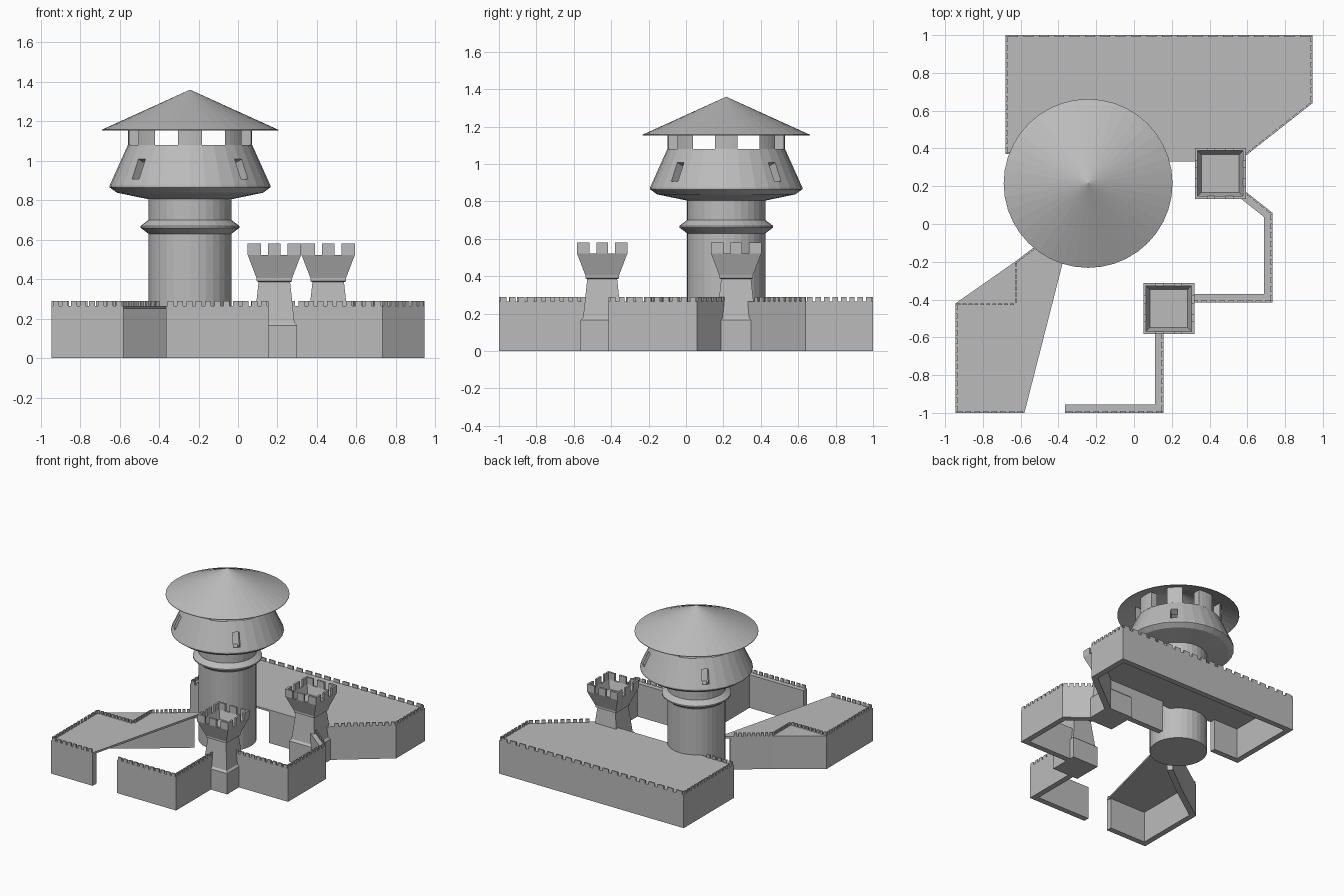
import bpy, bmesh, math
from mathutils import Vector, Matrix

if "Cube" in bpy.data.objects:
    bpy.data.objects.remove(bpy.data.objects["Cube"])

stone = bpy.data.materials.new("grey_stone")
stone.use_nodes = True
stone.diffuse_color = (0.5, 0.5, 0.5, 1)
stone.node_tree.nodes["Principled BSDF"].inputs["Base Color"].default_value = stone.diffuse_color

WALL_TOP, TOOTH_TOP, THICK, SLAB = 0.264, 0.289, 0.045, 0.015
KEEP = Vector((-0.243, 0.215))
KEEP_SIDES = 32


def finish(name, bm):
    bmesh.ops.recalc_face_normals(bm, faces=bm.faces)
    mesh = bpy.data.meshes.new(name)
    bm.to_mesh(mesh)
    bm.free()
    mesh.materials.append(stone)
    ob = bpy.data.objects.new(name, mesh)
    bpy.context.collection.objects.link(ob)
    return ob


def ring(bm, points, z):
    return [bm.verts.new((p[0], p[1], z)) for p in points]


def bridge(bm, a, b):
    n = len(a)
    for i in range(n):
        j = (i + 1) % n
        bm.faces.new((a[i], a[j], b[j], b[i]))


def prism(bm, outline, z0, z1):
    low, high = ring(bm, outline, z0), ring(bm, outline, z1)
    bridge(bm, low, high)
    bm.faces.new(low)
    bm.faces.new(high)


def polar(center, radius, angle):
    return Vector((center[0] + radius * math.cos(angle), center[1] + radius * math.sin(angle)))


def lathe(name, profile, center, sides, square=False):
    """Turn a (radius, z) profile; square=True reads radius as half the width."""
    bm = bmesh.new()
    scale = math.sqrt(2) if square else 1
    turn = math.pi / 4 if square else 0
    previous = None
    for r, z in profile:
        current = ring(bm, [polar(center, r * scale, turn + math.tau * i / sides)
                            for i in range(sides)], z)
        if previous:
            bridge(bm, previous, current)
        else:
            bm.faces.new(current)
        previous = current
    bm.faces.new(previous)
    bmesh.ops.remove_doubles(bm, verts=bm.verts, dist=1e-5)
    return finish(name, bm)


def inset(path, dist):
    """Mitred offset of an open path towards its left side."""
    result = []
    for i, p in enumerate(path):
        before = path[max(i, 1)] - path[max(i, 1) - 1]
        last = min(i, len(path) - 2)
        after = path[last + 1] - path[last]
        n1, n2 = (Vector((-d.y, d.x)).normalized() for d in (before, after))
        result.append(p + (n1 + n2) * dist / (1 + n1.dot(n2)))
    return result


def curtain_wall(name, path, top=WALL_TOP):
    pts = [Vector(p) for p in path]
    bm = bmesh.new()
    prism(bm, pts + inset(pts, THICK)[::-1], 0, top)
    return finish(name, bm)


def roofed_wing(name, roof_outline, wall_path):
    """Flat roof on walls that leave the courtyard side open."""
    bm = bmesh.new()
    prism(bm, roof_outline, WALL_TOP - SLAB, WALL_TOP)
    finish(name + "_roof", bm)
    curtain_wall(name + "_walls", wall_path, WALL_TOP - SLAB)


def battlements(name, path, pitch=0.046):
    bm = bmesh.new()
    for a, b in zip(path, path[1:]):
        a, b = Vector(a), Vector(b)
        d = (b - a).normalized()
        side = Vector((-d.y, d.x)) * 0.01
        count = max(1, round((b - a).length / pitch))
        step = (b - a).length / count
        for i in range(count):
            s, e = a + d * step * (i + 0.18), a + d * step * (i + 0.82)
            prism(bm, [s, e, e + side, s + side], WALL_TOP, TOOTH_TOP)
    return finish(name, bm)


def cut(target, size, matrix):
    bm = bmesh.new()
    bmesh.ops.create_cube(bm, size=1, matrix=matrix @ Matrix.Diagonal((*size, 1)))
    cutter = finish("cutter", bm)
    cutter.hide_render = True
    mod = target.modifiers.new("opening", 'BOOLEAN')
    mod.operation, mod.solver, mod.object = 'DIFFERENCE', 'EXACT', cutter
    bpy.context.view_layer.objects.active = target
    bpy.ops.object.modifier_apply(modifier=mod.name)
    bpy.data.objects.remove(cutter)


# Great round tower: shaft with collar, hollow flared head, thin conical roof
lathe("keep_shaft", [(0.21, 0), (0.21, 0.63), (0.25, 0.66), (0.25, 0.67), (0.21, 0.70),
                     (0.21, 0.82)], KEEP, KEEP_SIDES)
head = lathe("keep_head", [(0.21, 0.805), (0.37, 0.838), (0.407, 0.865), (0.407, 0.875),
                           (0.315, 1.08), (0.26, 1.08), (0.34, 0.88)], KEEP, KEEP_SIDES)
lathe("keep_roof", [(0, 1.35), (0.447, 1.153), (0.447, 1.157), (0, 1.36)], KEEP, 40)

# Slit windows on the diagonals, leaning with the head
lean = math.atan2(0.09, 0.205)
for k in range(4):
    angle = math.pi / 4 + k * math.pi / 2
    spot = polar(KEEP, 0.35, angle)
    cut(head, (0.2, 0.05, 0.11), Matrix.Translation((spot.x, spot.y, 0.95))
        @ Matrix.Rotation(angle, 4, 'Z') @ Matrix.Rotation(-lean, 4, 'Y'))

# Ring of merlons under the roof, split by straight slots along both axes
OUTER, INNER, NEAR, FAR = 0.315, 0.26, 0.061, 0.178


def arc(radius, start, end):
    return [polar((0, 0), radius, start + (end - start) * i / 4) for i in range(5)]


bm = bmesh.new()
for k in range(4):
    turn = Matrix.Rotation(k * math.pi / 2, 2)
    a, b = math.asin(NEAR / OUTER), math.asin(NEAR / INNER)
    c, d = math.asin(FAR / OUTER), math.asin(FAR / INNER)
    side_merlon = arc(OUTER, -a, a) + arc(INNER, b, -b)
    corner_merlon = arc(OUTER, c, math.pi / 2 - c) + arc(INNER, math.pi / 2 - d, d)
    for shape in (side_merlon, corner_merlon):
        prism(bm, [KEEP + turn @ p for p in shape], 1.08, 1.21)
finish("keep_merlons", bm)

# Two square towers with hollow, crenellated crowns
for name, c in (("front", (0.184, -0.448)), ("back", (0.457, 0.268))):
    lathe(name + "_tower", [(0.115, 0), (0.115, 0.165), (0.102, 0.18), (0.08, 0.385),
                            (0.09, 0.39), (0.09, 0.405), (0.135, 0.523), (0.12, 0.523),
                            (0.1, 0.46)], c, 4, True)
    bm = bmesh.new()
    o, i, w, e = 0.135, 0.12, 0.031, 0.068
    corner = [(o, o), (e, o), (e, i), (i, i), (i, e), (o, e)]
    middle = [(i, -w), (o, -w), (o, w), (i, w)]
    for k in range(4):
        turn = Matrix.Rotation(k * math.pi / 2, 2)
        for shape in (corner, middle):
            prism(bm, [Vector(c) + turn @ Vector(p) for p in shape], 0.523, 0.58)
    finish(name + "_tower_merlons", bm)

# Back hall, open to the courtyard behind the round tower
east, north_east = (0.945, 0.64), (0.945, 1)
north_west, west = (-0.68, 1), (-0.68, 0.37)
roofed_wing("back_hall",
            [west, (-0.3, 0.37), (-0.1, 0.33), (0.55, 0.33), east, north_east, north_west],
            [(0.04, 0.33), (0.55, 0.33), east, north_east, north_west, west, (-0.42, 0.37)])
battlements("back_hall_side_battlements", [(0.59, 0.36), east, north_east])
battlements("back_hall_rear_battlements", [north_east, north_west], 0.08)
battlements("back_hall_end_battlements", [north_west, west, (-0.44, 0.37)])

# Front gatehouse wing, open on its slanted courtyard side
wing = [(-0.945, -1), (-0.58, -1), (-0.315, 0.04), (-0.63, -0.2), (-0.945, -0.42)]
roofed_wing("gate_wing", wing, [(-0.38, -0.01), wing[3], wing[4], wing[0], wing[1]])
battlements("gate_wing_outer_battlements", [wing[4], wing[0], wing[1]])
battlements("gate_wing_inner_battlements",
            [(-0.4, -0.025), wing[3], (-0.63, -0.42), wing[4]], 0.032)

# Curtain walls between the towers
for name, path in (
        ("front_wall", [(-0.365, -1), (0.155, -1), (0.155, -0.52)]),
        ("side_wall", [(0.25, -0.415), (0.732, -0.415), (0.732, 0.06), (0.53, 0.22)])):
    curtain_wall(name, path)
    battlements(name + "_battlements", path)
